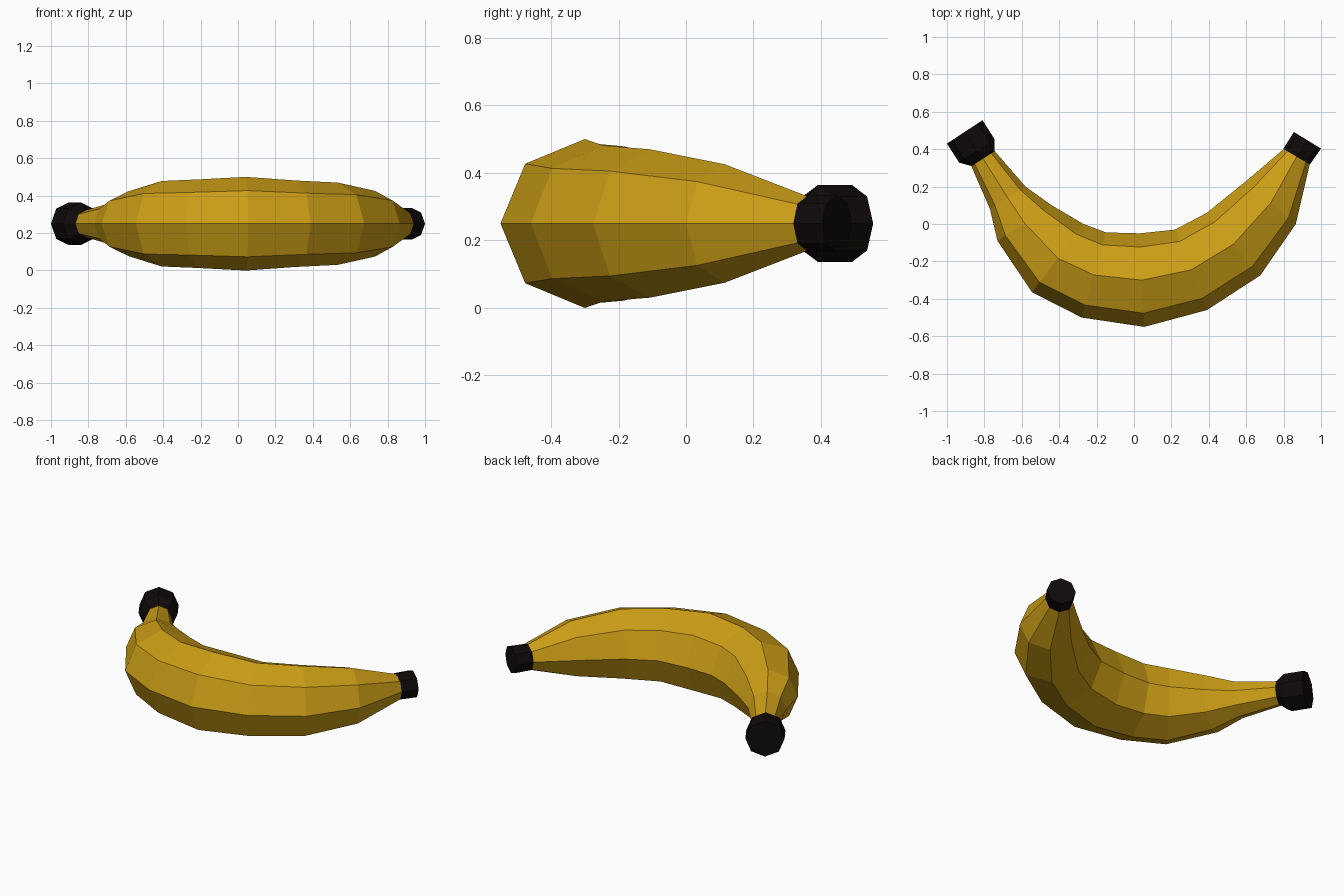
import bpy, bmesh, math
from mathutils import Vector

if "Cube" in bpy.data.objects:
    bpy.data.objects.remove(bpy.data.objects["Cube"])

SIDES = 8
MID_Z = 0.25


def material(name, color):
    m = bpy.data.materials.new(name)
    m.diffuse_color = (*color, 1)
    m.use_nodes = True
    m.node_tree.nodes["Principled BSDF"].inputs["Base Color"].default_value = m.diffuse_color
    return m


def loft(name, sections, mat):
    """Skin round octagonal sections, each given by its outer and inner point in plan."""
    bm = bmesh.new()
    rings = []
    for ox, oy, ix, iy in sections:
        outer, inner = Vector((ox, oy, MID_Z)), Vector((ix, iy, MID_Z))
        centre, arm = (outer + inner) / 2, (outer - inner) / 2
        up = Vector((0, 0, arm.length))
        rings.append([bm.verts.new(centre + arm * math.cos(a) + up * math.sin(a))
                      for a in (2 * math.pi * k / SIDES for k in range(SIDES))])
    for a, b in zip(rings, rings[1:]):
        for k in range(SIDES):
            n = (k + 1) % SIDES
            bm.faces.new((a[k], a[n], b[n], b[k]))
    bm.faces.new(rings[0][::-1])
    bm.faces.new(rings[-1])
    bmesh.ops.recalc_face_normals(bm, faces=bm.faces[:])
    mesh = bpy.data.meshes.new(name)
    bm.to_mesh(mesh)
    bm.free()
    mesh.materials.append(mat)
    obj = bpy.data.objects.new(name, mesh)
    bpy.context.collection.objects.link(obj)
    return obj


yellow = material("peel_yellow", (0.6, 0.34, 0.008))
black = material("tip_black", (0.005, 0.003, 0.003))

# Curved peel, left to right
loft("peel", [
    (-0.87, 0.31, -0.745, 0.39),
    (-0.77, 0.08, -0.58, 0.20),
    (-0.73, -0.09, -0.44, 0.10),
    (-0.545, -0.365, -0.27, 0.00),
    (-0.28, -0.50, -0.15, -0.045),
    (0.055, -0.55, 0.03, -0.05),
    (0.39, -0.46, 0.22, -0.03),
    (0.675, -0.275, 0.39, 0.06),
    (0.865, 0.00, 0.60, 0.23),
    (0.94, 0.32, 0.80, 0.40),
], yellow)

# Flared stem end on the left
loft("stem_end", [
    (-1.0, 0.43, -0.81, 0.555),
    (-0.935, 0.328, -0.745, 0.453),
    (-0.87, 0.31, -0.745, 0.39),
], black)

# Plain blossom tip on the right
loft("blossom_tip", [
    (0.94, 0.318, 0.798, 0.402),
    (1.0, 0.403, 0.855, 0.492),
], black)
